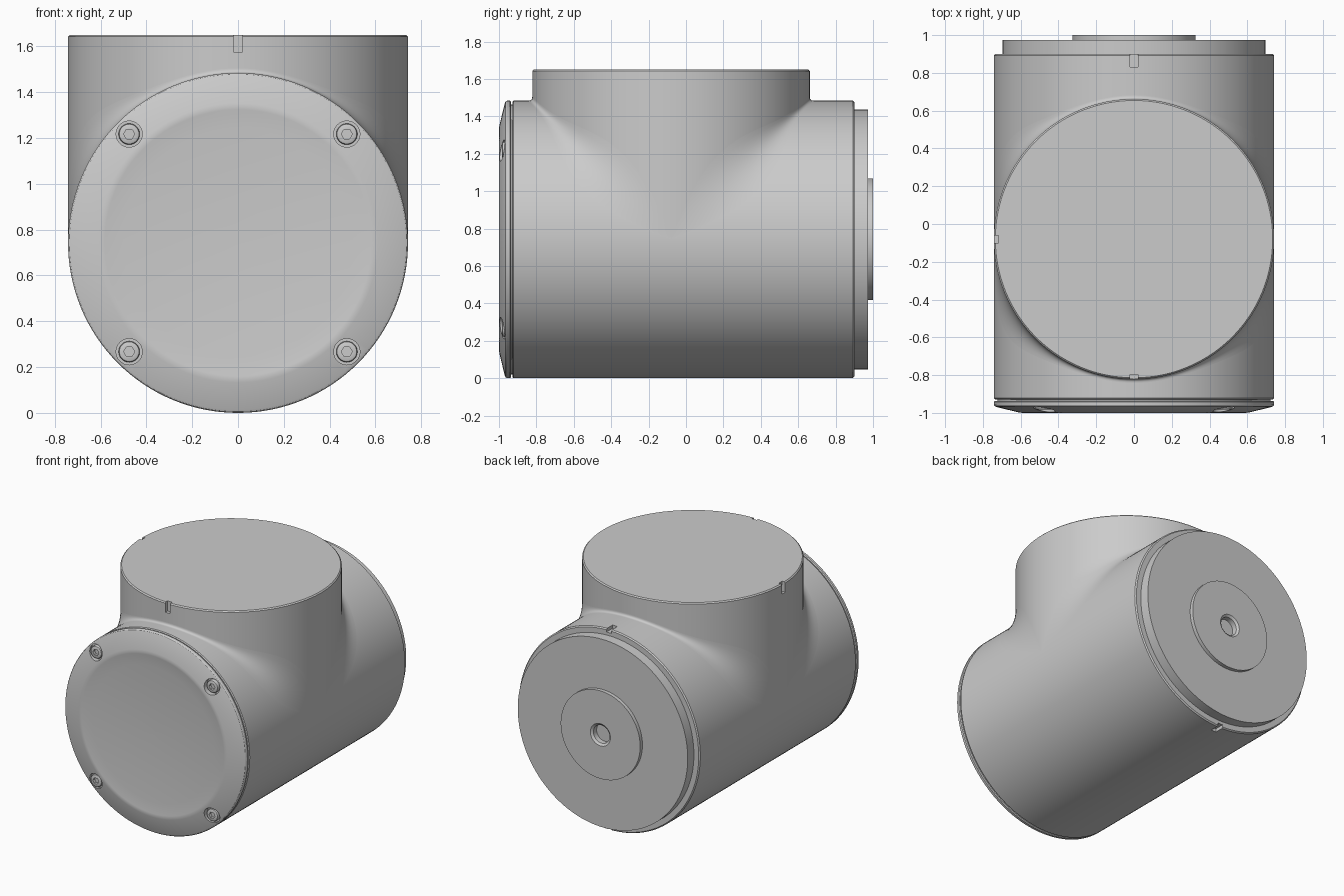
import bpy, bmesh
from math import sin, cos, pi, radians
from mathutils import Matrix

if "Cube" in bpy.data.objects:
    bpy.data.objects.remove(bpy.data.objects["Cube"])

R = 0.742          # shared radius of both barrels
ZC = R             # height of the horizontal axis
YC = -0.08         # position of the vertical axis
SEG = 128
HORIZ = Matrix.Translation((0, 0, ZC)) @ Matrix.Rotation(-pi / 2, 4, 'X')
VERT = Matrix.Translation((0, YC, 0))


def make_object(name, bm):
    mesh = bpy.data.meshes.new(name)
    bm.to_mesh(mesh)
    bm.free()
    ob = bpy.data.objects.new(name, mesh)
    bpy.context.collection.objects.link(ob)
    return ob


def lathe(name, profile, matrix, segs=SEG):
    """Closed turned solid from (radius, height) points, ends capped."""
    bm = bmesh.new()
    rings = [[bm.verts.new(matrix @ Matrix.Translation(
        (r * cos(2 * pi * i / segs), r * sin(2 * pi * i / segs), h)).translation)
        for i in range(segs)] for r, h in profile]
    for a, b in zip(rings, rings[1:]):
        for i in range(segs):
            k = (i + 1) % segs
            bm.faces.new((a[i], a[k], b[k], b[i]))
    bm.faces.new(rings[0])
    bm.faces.new(rings[-1])
    bmesh.ops.recalc_face_normals(bm, faces=bm.faces)
    return make_object(name, bm)


def box(name, center, size):
    bm = bmesh.new()
    bmesh.ops.create_cube(bm, size=1, matrix=Matrix.Translation(center) @ Matrix.Diagonal((*size, 1)))
    return make_object(name, bm)


def activate(ob):
    bpy.ops.object.select_all(action='DESELECT')
    ob.select_set(True)
    bpy.context.view_layer.objects.active = ob


def cut(ob, cutter):
    activate(ob)
    mod = ob.modifiers.new("cut", 'BOOLEAN')
    mod.operation = 'DIFFERENCE'
    mod.solver = 'EXACT'
    mod.object = cutter
    bpy.ops.object.modifier_apply(modifier=mod.name)
    bpy.data.objects.remove(cutter, do_unlink=True)


def smooth(ob, angle=30):
    activate(ob)
    bpy.ops.object.shade_smooth_by_angle(angle=radians(angle))


# Horizontal barrel with index slots in its rear rim, top and bottom
body = lathe("body", [(0.722, -0.95), (0.722, -0.928), (R - 0.006, -0.928), (R, -0.922),
                      (R, 0.892), (R - 0.008, 0.9)], HORIZ)
for z in (0, 2 * R):
    cut(body, box("slot_cutter", (0, 0.88, z), (0.04, 0.10, 0.05)))
smooth(body)

# Vertical neck with index slots at the front and left
neck = lathe("neck", [(R, ZC), (R, 1.642), (R - 0.008, 1.65)], VERT)
cut(neck, box("slot_cutter", (0, YC - R, 1.625), (0.04, 0.05, 0.10)))
cut(neck, box("slot_cutter", (-R, YC, 1.625), (0.05, 0.04, 0.10)))
smooth(neck)

# Blend between neck and barrel: narrow at the crown, wide on the flanks
N, M = SEG // 2, 10
for side, label in ((-1, "front"), (1, "rear")):
    bm = bmesh.new()
    grid = []
    for i in range(N + 1):
        t = -pi / 2 + pi * i / N
        c = max(cos(t), 0.004)
        d = 0.02 * c + 1.3 * c * (1 - c) ** 2
        row = []
        for j in range(M + 1):
            u = j / M
            row.append(bm.verts.new((R * sin(t), YC + side * (R * c + d * u * u),
                                     ZC + R * c + d * (1 - u) ** 2)))
        grid.append(row)
    for i in range(N):
        for j in range(M):
            f = [grid[i][j], grid[i][j + 1], grid[i + 1][j + 1], grid[i + 1][j]]
            bm.faces.new(f if side < 0 else f[::-1])
    smooth(make_object(label + "_fillet", bm), 60)

# Front cover: coned rim around a shallow dished face
dish = [(r, -0.975 - 0.0215 * (r / 0.57) ** 2) for r in (0.02, 0.15, 0.28, 0.40, 0.50, 0.57)]
cover = lathe("front_cover", dish + [(0.582, -0.9985), (0.595, -0.9995), (0.61, -0.9975),
              (0.728, -0.969), (0.737, -0.965), (R, -0.957), (R, -0.942),
              (R - 0.006, -0.936), (0.70, -0.936)], HORIZ)

# Recessed socket screws
for sx in (-1, 1):
    for sz in (-1, 1):
        at = Matrix.Translation((0.475 * sx, 0, 0.475 * sz)) @ HORIZ
        cut(cover, lathe("bore_cutter", [(0.057, -0.955), (0.057, -1.05)], at, 40))
        screw = lathe("screw", [(0.046, -0.95), (0.046, -0.974), (0.043, -0.980),
                                (0.036, -0.983)], at, 40)
        cut(screw, lathe("socket_cutter", [(0.024, -0.962), (0.024, -1.0)], at, 6))
        smooth(screw)
smooth(cover)

# Rear flange with raised boss and stepped centre hole
smooth(lathe("rear_flange", [(0.695, 0.88), (0.695, 0.973), (0.325, 0.973), (0.325, 1.0),
                             (0.082, 1.0), (0.066, 0.988), (0.066, 0.95)], HORIZ))
